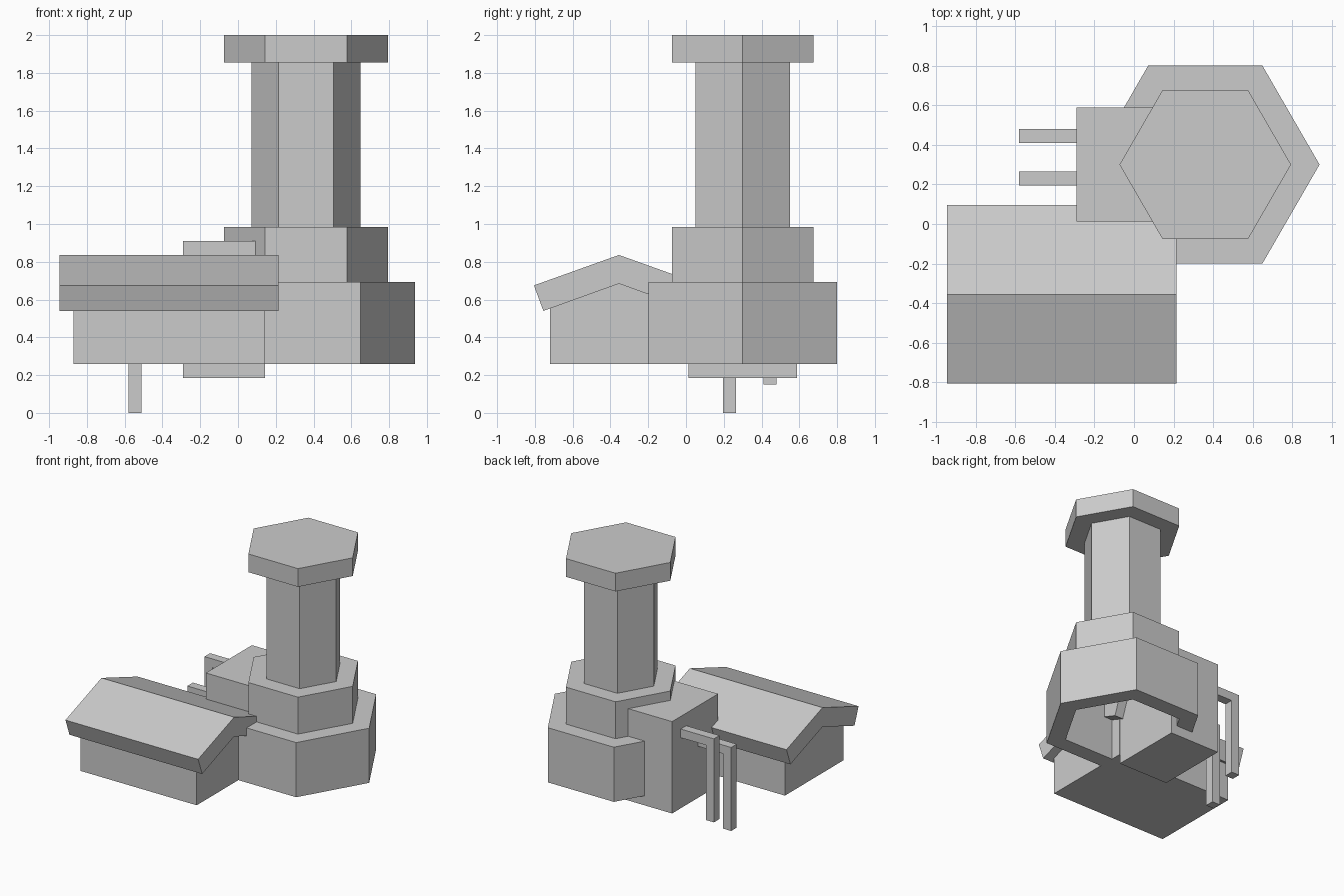
import bpy, bmesh
from math import cos, sin, pi

if "Cube" in bpy.data.objects:
    bpy.data.objects.remove(bpy.data.objects["Cube"])

CX, CY = 0.36, 0.30          # tower axis


def finish(name, bm):
    bmesh.ops.recalc_face_normals(bm, faces=bm.faces)
    mesh = bpy.data.meshes.new(name)
    bm.to_mesh(mesh)
    bm.free()
    obj = bpy.data.objects.new(name, mesh)
    bpy.context.collection.objects.link(obj)
    return obj


def hexagon(name, rings, tube=False):
    """Six-sided solid through (radius, z) rings; a tube joins last ring to first."""
    bm = bmesh.new()
    loops = [[bm.verts.new((CX + r * cos(i * pi / 3), CY + r * sin(i * pi / 3), z))
              for i in range(6)] for r, z in rings]
    pairs = list(zip(loops, loops[1:]))
    if tube:
        pairs.append((loops[-1], loops[0]))
    else:
        bm.faces.new(loops[0])
        bm.faces.new(loops[-1])
    for a, b in pairs:
        for i in range(6):
            j = (i + 1) % 6
            bm.faces.new((a[i], a[j], b[j], b[i]))
    return finish(name, bm)


def extrude(name, profile, axis, lo, hi):
    """Extrude a flat outline (y,z for axis x; x,z for axis y) from lo to hi."""
    place = (lambda p, t: (t, p[0], p[1])) if axis == 'x' else (lambda p, t: (p[0], t, p[1]))
    bm = bmesh.new()
    a = [bm.verts.new(place(p, lo)) for p in profile]
    b = [bm.verts.new(place(p, hi)) for p in profile]
    bm.faces.new(a)
    bm.faces.new(b)
    for i in range(len(a)):
        j = (i + 1) % len(a)
        bm.faces.new((a[i], a[j], b[j], b[i]))
    return finish(name, bm)


# Hexagonal tower: hollow base open underneath, step, shaft and cap
hexagon("tower_base", [(0.577, 0.26), (0.577, 0.692), (0.433, 0.692), (0.433, 0.26)], tube=True)
hexagon("tower_step", [(0.433, 0.692), (0.433, 0.984)])
hexagon("tower_shaft", [(0.289, 0.984), (0.289, 1.856)])
hexagon("tower_cap", [(0.433, 1.856), (0.433, 2.0)])

# Side block against the tower
extrude("side_block", [(-0.29, 0.184), (0.143, 0.184), (0.143, 0.91), (-0.29, 0.91)],
        'y', 0.013, 0.588)

# Two bent pipes, one set higher than the other
for name, y, z in (("low_pipe", 0.195, 0.0), ("high_pipe", 0.41, 0.15)):
    extrude(name, [(-0.58, z), (-0.511, z), (-0.511, z + 0.592), (-0.28, z + 0.592),
                   (-0.28, z + 0.66), (-0.58, z + 0.66)], 'y', y, y + 0.07)

# Hut with gabled walls and a thick pitched roof
RY = -0.355                  # ridge line
extrude("hut_walls", [(RY - 0.365, 0.26), (RY + 0.365, 0.26), (RY + 0.365, 0.553),
                      (RY, 0.684), (RY - 0.365, 0.553)], 'x', -0.872, 0.143)
extrude("hut_roof", [(RY - 0.45, 0.675), (RY, 0.836), (RY + 0.45, 0.675),
                     (RY + 0.40, 0.54), (RY, 0.684), (RY - 0.40, 0.54)], 'x', -0.945, 0.215)
